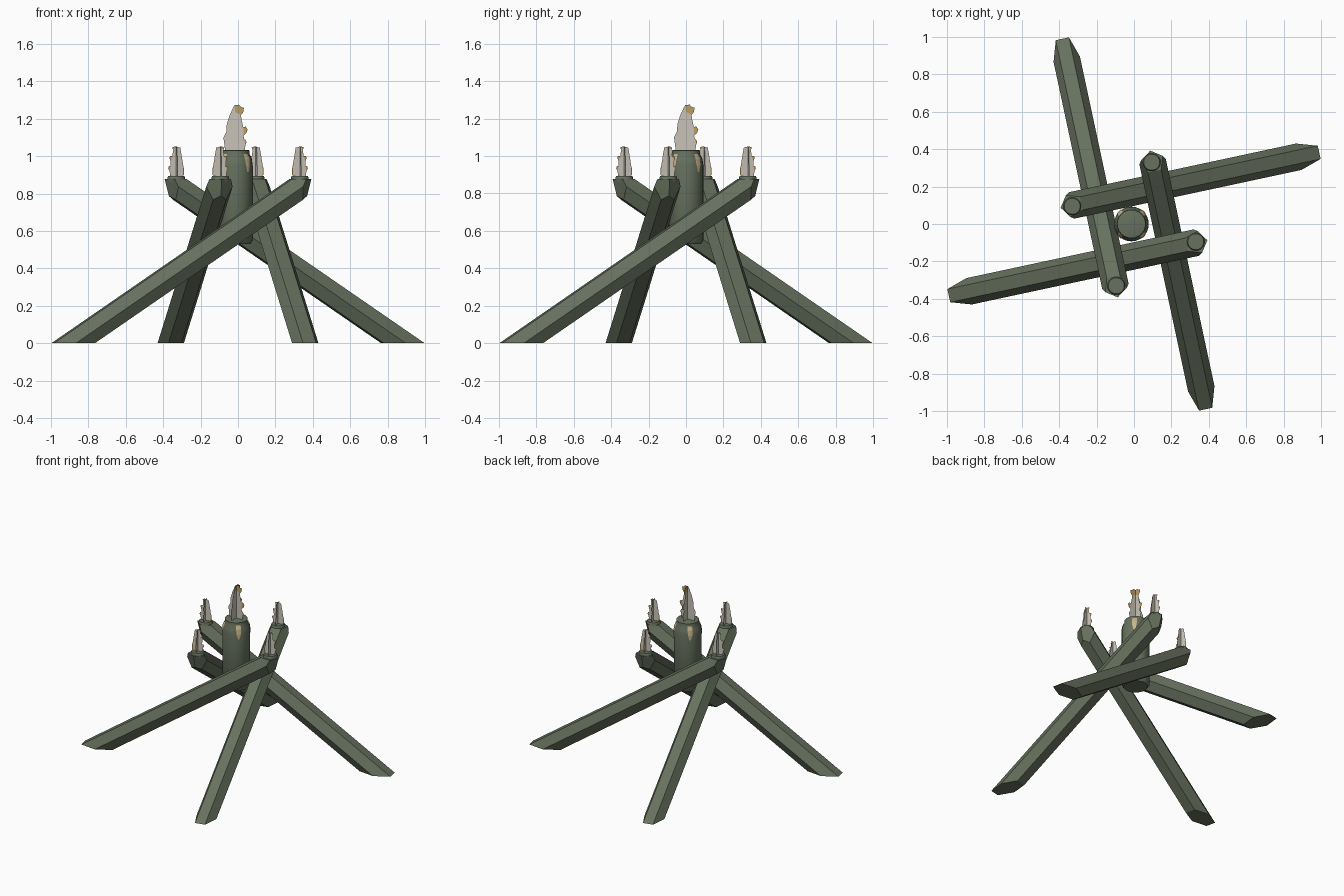
import bpy, bmesh, math
from mathutils import Vector, Matrix

if "Cube" in bpy.data.objects:
    bpy.data.objects.remove(bpy.data.objects["Cube"])


def mat(name, c):
    m = bpy.data.materials.new(name)
    m.diffuse_color = (*c, 1)
    m.use_nodes = True
    m.node_tree.nodes["Principled BSDF"].inputs["Base Color"].default_value = m.diffuse_color
    return m


GREEN = mat("moss_green", (0.135, 0.165, 0.112))
GREY = mat("pale_grey", (0.58, 0.55, 0.48))
GOLD = mat("dull_gold", (0.50, 0.34, 0.12))
CREAM = mat("drip_cream", (0.58, 0.47, 0.26))


def finish(name, bm, mats, matrix=None, smooth=False):
    if matrix is not None:
        bm.transform(matrix)
    me = bpy.data.meshes.new(name)
    bm.to_mesh(me)
    bm.free()
    ob = bpy.data.objects.new(name, me)
    bpy.context.collection.objects.link(ob)
    for m in mats:
        me.materials.append(m)
    if smooth:
        bpy.context.view_layer.objects.active = ob
        ob.select_set(True)
        bpy.ops.object.shade_smooth_by_angle(angle=math.radians(35))
        ob.select_set(False)
    return ob


def lathe(bm, profile, n=20, cx=0, cy=0):
    rings = [[bm.verts.new((cx + r * math.cos(2 * math.pi * i / n),
                            cy + r * math.sin(2 * math.pi * i / n), z)) for i in range(n)]
             for r, z in profile]
    for a, b in zip(rings, rings[1:]):
        for i in range(n):
            j = (i + 1) % n
            bm.faces.new((a[i], a[j], b[j], b[i]))
    bm.faces.new(rings[0][::-1])
    bm.faces.new(rings[-1])


def crossed_cards(bm, polys, cx, cy):
    # the same flat outline on two upright planes at right angles
    for q in range(2):
        d = (1, 0) if q == 0 else (0, 1)
        for idx, pts in polys:
            f = bm.faces.new([bm.verts.new((cx + d[0] * u, cy + d[1] * u, z)) for u, z in pts])
            f.material_index = idx


R = 0.072
TH = math.atan(0.674)
SIDE = -0.167
ALONG = Vector((math.cos(TH), 0, math.sin(TH)))
NORM = Vector((-math.sin(TH), 0, math.cos(TH)))

small_flame = [
    (0, [(-.036, .893), (.034, .893), (.036, .92), (.03, .945), (.032, .975), (.02, 1.0),
         (.018, 1.035), (-.004, 1.05), (-.022, 1.045), (-.03, 1.0), (-.038, .95)]),
    (1, [(.036, .92), (.044, .935), (.04, .947), (.03, .945)]),
    (1, [(.032, .975), (.038, .99), (.034, 1.0), (.02, 1.0)]),
    (1, [(.018, 1.035), (.022, 1.045), (.01, 1.051), (-.004, 1.05)]),
    (1, [(-.036, .893), (-.038, .95), (-.043, .93), (-.042, .9)]),
]

for k, side in enumerate(("front", "left", "back", "right")):
    turn = Matrix.Rotation(math.radians(12.1 - 90 * k), 4, 'Z')
    # leaning six-sided beam, trimmed at the floor, top and pointed head
    bm = bmesh.new()
    start = Vector((-0.937, SIDE, 0))
    ends = []
    for t in (-0.3, 1.95):
        ends.append([bm.verts.new(start + ALONG * t + Vector((0, R * math.cos(i * math.pi / 3), 0))
                                  + NORM * (R * math.sin(i * math.pi / 3))) for i in range(6)])
    for i in range(6):
        j = (i + 1) % 6
        bm.faces.new((ends[0][i], ends[0][j], ends[1][j], ends[1][i]))
    bm.faces.new(ends[0][::-1])
    bm.faces.new(ends[1])
    tip = Vector((0.365, SIDE, 0.877))
    for co, no in ((Vector((0, 0, 0)), (0, 0, -1)), (tip, (0, 0, 1)),
                   (tip, (1, .69, -.25)), (tip, (1, -.69, -.25))):
        res = bmesh.ops.bisect_plane(bm, geom=bm.verts[:] + bm.edges[:] + bm.faces[:], dist=1e-5,
                                     plane_co=co, plane_no=Vector(no).normalized(), clear_outer=True)
        bmesh.ops.edgeloop_fill(
            bm, edges=[e for e in bm.edges if e.is_boundary])
    bmesh.ops.recalc_face_normals(bm, faces=bm.faces[:])
    finish(side + "_beam", bm, [GREEN], turn)

    # round seat on the beam head
    bm = bmesh.new()
    lathe(bm, [(.048, .865), (.048, .885), (.043, .894)], 16, 0.303, SIDE + .005)
    finish(side + "_seat", bm, [GREEN], turn, True)

    # small flat flame
    bm = bmesh.new()
    crossed_cards(bm, small_flame, 0.303, SIDE + .005)
    finish(side + "_small_flame", bm, [GREY, GOLD], turn)

# central post
CX = -0.014
bm = bmesh.new()
lathe(bm, [(.08, .53), (.093, .55), (.093, .95), (.088, .985), (.076, 1.01), (.076, 1.03), (.07, 1.032)],
      24, CX, 0)
finish("central_post", bm, [GREEN], None, True)

# tapered drips on the post
bm = bmesh.new()
for k in range(4):
    ang = math.radians(45 + 90 * k)
    rows = [(.079, 1.012, .20), (.0905, .985, .19), (.0955, .95, .15), (.0955, .915, .05)]
    vs = [[bm.verts.new((CX + r * math.cos(ang + s * w), r * math.sin(ang + s * w), z))
           for s in (-1, 0, 1)] for r, z, w in rows]
    for a, b in zip(vs, vs[1:]):
        for i in range(2):
            bm.faces.new((a[i], b[i], b[i + 1], a[i + 1]))
finish("post_drips", bm, [CREAM])

# large central flame
big_flame = [
    (0, [(-.055, 1.032), (.05, 1.032), (.054, 1.06), (.043, 1.11), (.042, 1.155), (.032, 1.2),
         (.03, 1.22), (.0, 1.235), (-.004, 1.272), (-.014, 1.255), (-.032, 1.215),
         (-.046, 1.17), (-.048, 1.13), (-.064, 1.1)]),
    (1, [(.03, 1.22), (.042, 1.235), (.046, 1.258), (.03, 1.262), (.02, 1.275), (-.004, 1.272), (.0, 1.235)]),
    (1, [(.043, 1.11), (.058, 1.122), (.066, 1.142), (.055, 1.158), (.042, 1.155)]),
    (1, [(.054, 1.06), (.06, 1.075), (.052, 1.09), (.047, 1.09)]),
]
bm = bmesh.new()
crossed_cards(bm, big_flame, CX, 0)
finish("central_flame", bm, [GREY, GOLD])
